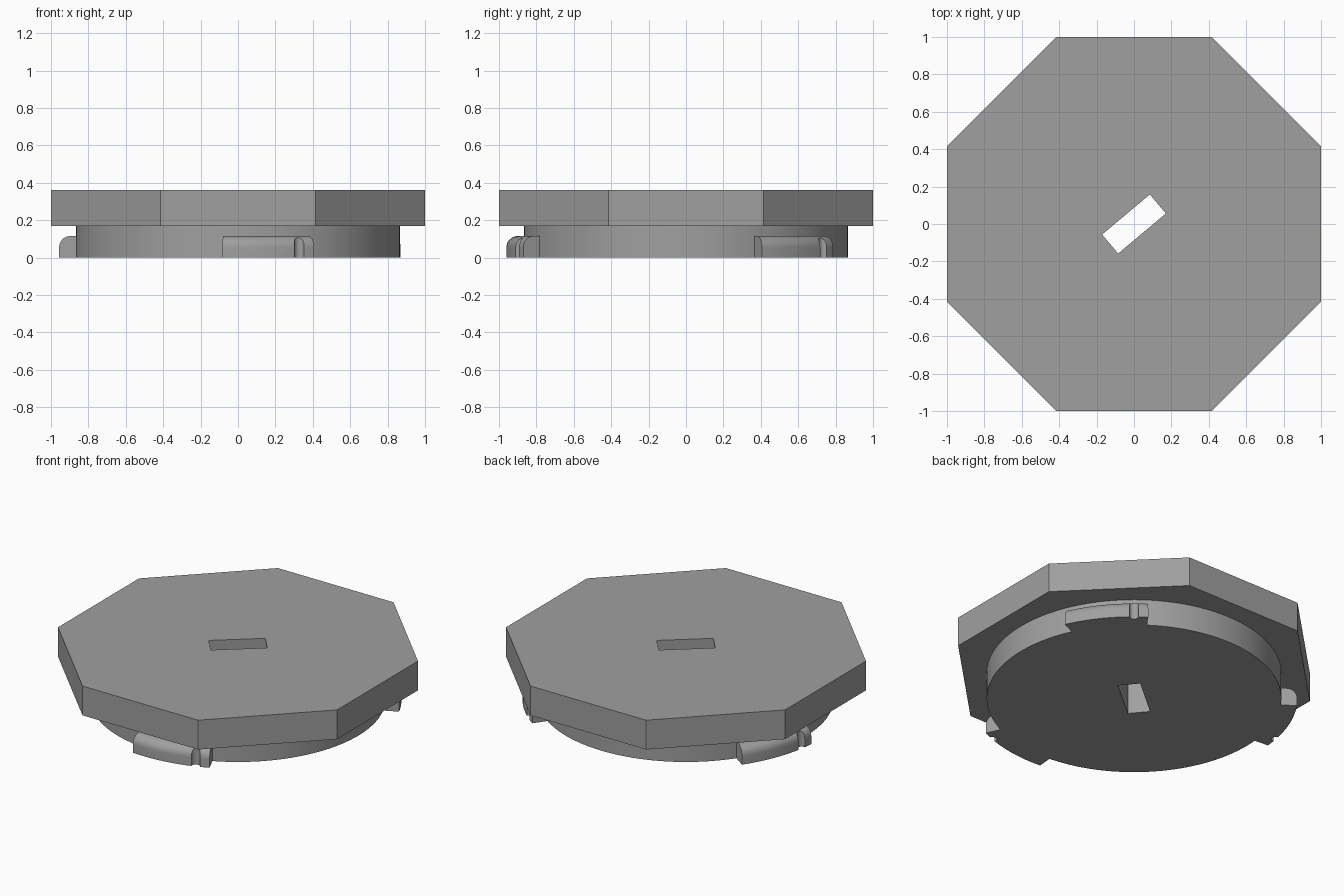
import bpy, bmesh, math
from mathutils import Matrix

if "Cube" in bpy.data.objects:
    bpy.data.objects.remove(bpy.data.objects["Cube"])

grey = bpy.data.materials.new("mid_grey")
grey.diffuse_color = (0.35, 0.35, 0.35, 1)
grey.use_nodes = True
grey.node_tree.nodes["Principled BSDF"].inputs["Base Color"].default_value = grey.diffuse_color


def make_object(name, bm):
    bmesh.ops.recalc_face_normals(bm, faces=bm.faces)
    mesh = bpy.data.meshes.new(name)
    bm.to_mesh(mesh)
    bm.free()
    mesh.materials.append(grey)
    ob = bpy.data.objects.new(name, mesh)
    bpy.context.collection.objects.link(ob)
    return ob


def prism(name, sides, radius, z0, z1, turn=0.0, centre=(0, 0)):
    bm = bmesh.new()
    mat = (Matrix.Translation((centre[0], centre[1], (z0 + z1) / 2))
           @ Matrix.Rotation(turn, 4, 'Z'))
    bmesh.ops.create_cone(bm, cap_ends=True, segments=sides, radius1=radius,
                          radius2=radius, depth=z1 - z0, matrix=mat)
    return make_object(name, bm)


def select_only(ob):
    bpy.ops.object.select_all(action='DESELECT')
    ob.select_set(True)
    bpy.context.view_layer.objects.active = ob


def cut(ob, cutter):
    mod = ob.modifiers.new("cut", 'BOOLEAN')
    mod.operation, mod.solver, mod.object = 'DIFFERENCE', 'EXACT', cutter
    select_only(ob)
    bpy.ops.object.modifier_apply(modifier=mod.name)


def smooth(ob):
    select_only(ob)
    bpy.ops.object.shade_smooth_by_angle(angle=math.radians(30))


# octagonal cap and round plug underneath
cap = prism("octagonal_cap", 8, 1 / math.cos(math.pi / 8), 0.17, 0.36, math.pi / 8)
plug = prism("round_plug", 128, 0.865, 0.0, 0.17)

# slanted slot straight through both
bm = bmesh.new()
bmesh.ops.create_cube(bm, size=1, matrix=Matrix.Rotation(math.radians(40), 4, 'Z')
                      @ Matrix.Diagonal((0.333, 0.133, 2, 1)))
slot = make_object("slot_cutter", bm)
for part in (cap, plug):
    cut(part, slot)
bpy.data.objects.remove(slot)
smooth(plug)

# bayonet lugs: rounded profile swept over 30 degrees, with a vertical notch
R, H, F, STEPS = 0.96, 0.115, 0.06, 20
profile = [(0.86, 0), (R, 0)]
for i in range(9):
    a = math.radians(90 * i / 8)
    profile.append((R - F + F * math.cos(a), H - F + F * math.sin(a)))
profile.append((0.86, H))

for n, centre in enumerate((-80, 40, 160)):
    bm = bmesh.new()
    rings = []
    for s in range(STEPS + 1):
        a = math.radians(centre - 15 + 30 * s / STEPS)
        rings.append([bm.verts.new((r * math.cos(a), r * math.sin(a), z))
                      for r, z in profile])
    for p, q in zip(rings, rings[1:]):
        for i in range(len(profile)):
            j = (i + 1) % len(profile)
            bm.faces.new((p[i], p[j], q[j], q[i]))
    bm.faces.new(rings[0])
    bm.faces.new(rings[-1])
    lug = make_object(f"locking_lug_{n + 1}", bm)
    a = math.radians(centre + 10)
    notch = prism("notch_cutter", 24, 0.027, -0.1, 0.3,
                  centre=(R * math.cos(a), R * math.sin(a)))
    cut(lug, notch)
    bpy.data.objects.remove(notch)
    smooth(lug)
